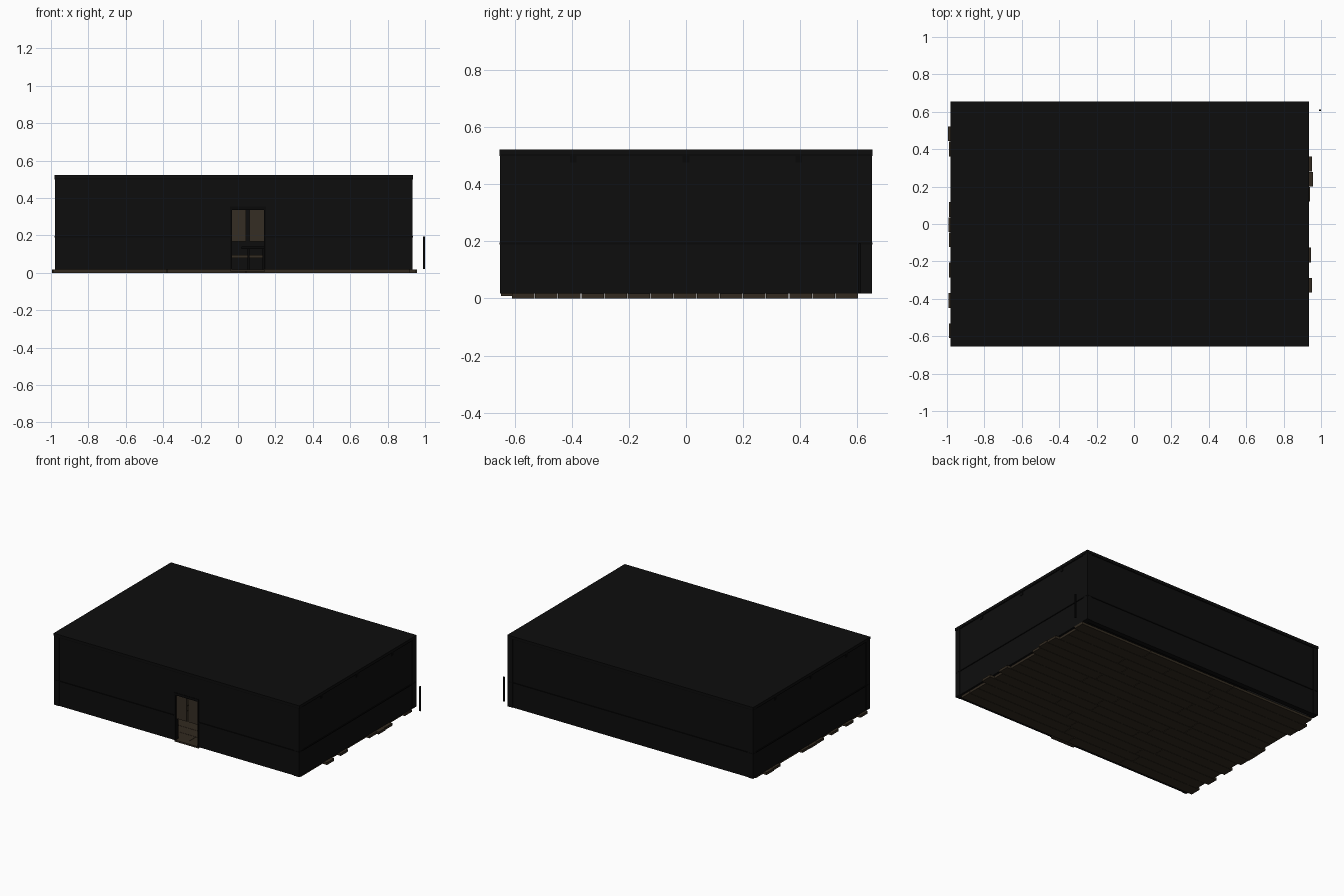
import bpy, bmesh, random
from mathutils import Matrix, Vector

if "Cube" in bpy.data.objects:
    bpy.data.objects.remove(bpy.data.objects["Cube"])

random.seed(4)


def material(name, rgb):
    m = bpy.data.materials.new(name)
    m.diffuse_color = (*rgb, 1)
    m.use_nodes = True
    m.node_tree.nodes["Principled BSDF"].inputs["Base Color"].default_value = m.diffuse_color
    return m


BLACK = material("charcoal wall", (0.004, 0.004, 0.004))
TRIM = material("black trim", (0.0025, 0.0025, 0.0025))
PLANK = material("dark brown plank", (0.032, 0.023, 0.014))
DOOR = material("brown door", (0.036, 0.027, 0.017))


def boxes(name, mat, ranges):
    """One object from boxes given as (x0, x1, y0, y1, z0, z1)."""
    bm = bmesh.new()
    for x0, x1, y0, y1, z0, z1 in ranges:
        c = Vector(((x0 + x1) / 2, (y0 + y1) / 2, (z0 + z1) / 2))
        s = Matrix.Diagonal((x1 - x0, y1 - y0, z1 - z0, 1))
        bmesh.ops.create_cube(bm, size=1, matrix=Matrix.Translation(c) @ s)
    me = bpy.data.meshes.new(name)
    bm.to_mesh(me)
    bm.free()
    me.materials.append(mat)
    ob = bpy.data.objects.new(name, me)
    bpy.context.collection.objects.link(ob)
    return ob


L, R, Y = -0.975, 0.93, 0.648      # outer wall faces
T = 0.035                          # wall thickness
B, H = 0.018, 0.506                # wall bottom and top
DL, DR, DT = -0.04, 0.145, 0.355   # doorway

# floor of staggered boards with ragged ends
left = {0: -0.99, 2: -0.993, 4: -0.99, 6: -0.99, 7: -0.993, 8: -0.99,
        12: -0.99, 13: -0.995}
right = {3: 0.955, 5: 0.948, 9: 0.945, 10: 0.96, 11: 0.955, 14: 0.937}
pitch = 1.215 / 15
boards = []
for i in range(15):
    y = -0.61 + i * pitch
    cuts = [left.get(i, -0.965)]
    cuts += [-0.38, 0.045] if i == 0 else [random.uniform(-0.5, -0.2), random.uniform(0.1, 0.5)]
    cuts.append(right.get(i, 0.92))
    for a, b in zip(cuts, cuts[1:]):
        boards.append((a, b - 0.003, y, y + pitch - 0.002, 0, 0.017))
boxes("floor_planks", PLANK, boards)

# walls, the front one split around the doorway
boxes("walls", BLACK, [
    (L, DL, -Y, -Y + T, B, H), (DR, R, -Y, -Y + T, B, H),
    (DL, DR, -Y, -Y + T, DT, H),
    (L, R, Y - T, Y, B, H),
    (L, L + T, -Y + T, Y - T, B, H), (R - T, R, -Y + T, Y - T, B, H)])

# flat roof slab
boxes("roof", BLACK, [(L - 0.006, R + 0.006, -Y - 0.006, Y + 0.006, 0.506, 0.522)])

# corner posts
e = 0.004
posts = []
for x0, x1 in ((L - e, L + 0.035), (R - 0.035, R + e)):
    for y0, y1 in ((-Y - e, -Y + 0.038), (Y - 0.038, Y + e)):
        posts.append((x0, x1, y0, y1, B, H))
boxes("corner_posts", BLACK, posts)

# waist rail and thin strip below the roof
trim = []
for z0, z1, d in ((0.189, 0.196, 0.005), (0.500, 0.506, 0.005)):
    spans = [(L, R)] if z0 > DT else [(L, DL), (DR, R)]
    trim += [(a, b, -Y - d, -Y, z0, z1) for a, b in spans]
    trim += [(L, R, Y, Y + d, z0, z1), (L - d, L, -Y, Y, z0, z1),
             (R, R + d, -Y, Y, z0, z1)]
boxes("wall_rails", TRIM, trim)

# ceiling beams with ends showing through the side walls
boxes("ceiling_beams", TRIM, [(L - 0.003, R + 0.003, y - 0.012, y + 0.012, 0.477, 0.505)
                              for y in (-0.395, 0, 0.395)])

# door frame, top lintel and sill
boxes("door_frame", TRIM, [
    (DL - 0.004, DL + 0.007, -Y - 0.003, -Y + T, B, DT),
    (DR - 0.007, DR + 0.004, -Y - 0.003, -Y + T, B, DT),
    (DL, DR, -Y - 0.003, -Y + T, DT - 0.018, DT)])
boxes("door_sill", PLANK, [(DL, DR, -Y, -0.61, 0.008, 0.019)])

# pair of hung half doors
for name, x0, x1 in (("left", -0.033, 0.044), ("right", 0.061, 0.138)):
    boxes(name + "_half_door", DOOR, [(x0, x1, -0.637, -0.625, 0.167, 0.335)])

# simple table and bench inside, seen below the doors
boxes("table", TRIM, [(0.02, 0.2, -0.36, -0.18, 0.127, 0.14)] +
      [(x, x + 0.012, y, y + 0.012, 0.017, 0.127)
       for x in (0.05, 0.13) for y in (-0.34, -0.22)])
boxes("bench", DOOR, [(-0.12, 0.22, -0.12, -0.04, 0.08, 0.094)] +
      [(x, x + 0.012, -0.1, -0.06, 0.017, 0.08) for x in (-0.1, 0.19)])

# slim free-standing post beside the building
boxes("side_post", TRIM, [(0.99, 1.0, 0.605, 0.613, 0.02, 0.193)])
